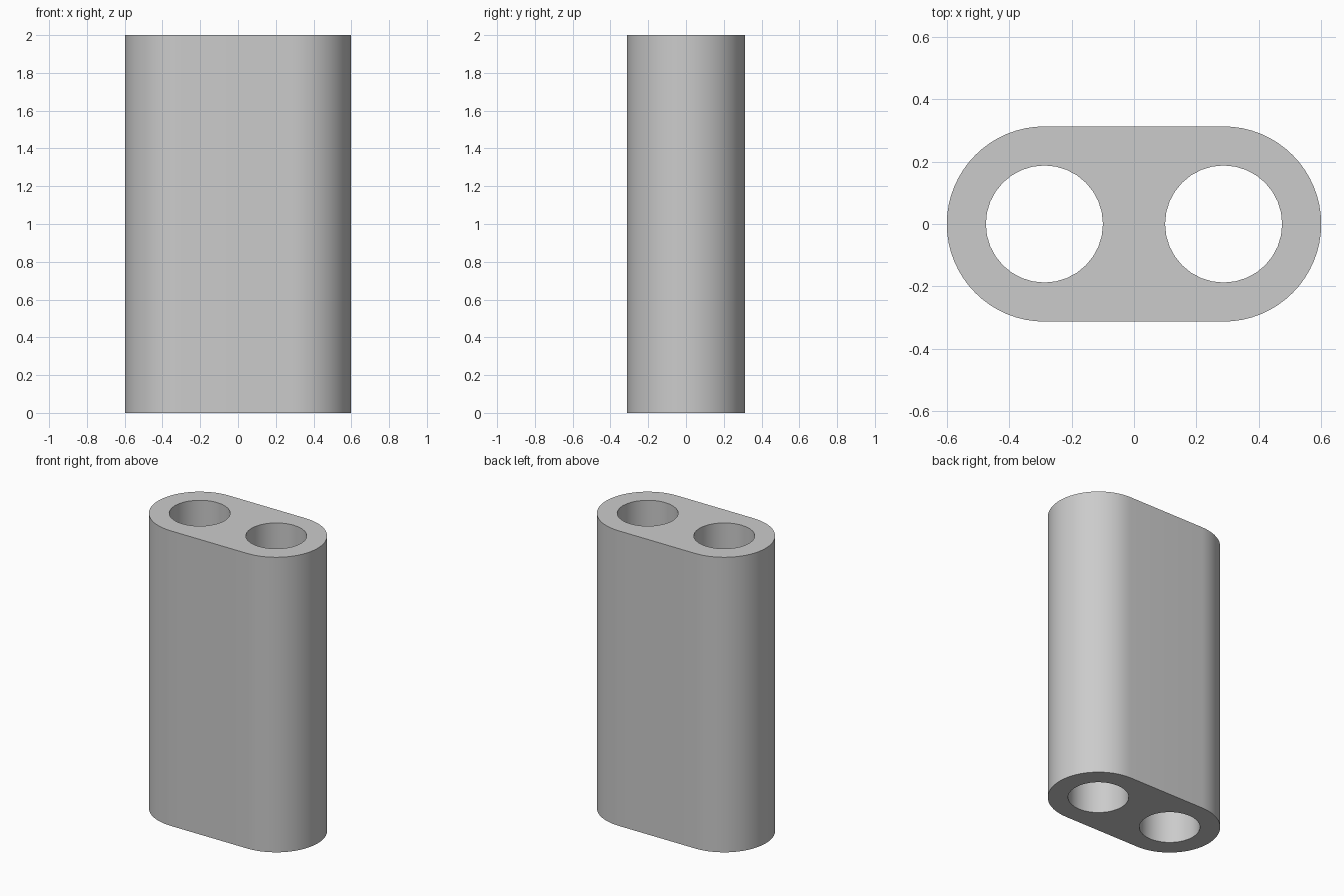
import bpy, bmesh, math

cube = bpy.data.objects.get("Cube")
if cube:
    bpy.data.objects.remove(cube)

HEIGHT = 2.0
CENTRE = 0.287      # distance of each bore axis from the middle
OUTER = 0.3125      # radius of the rounded ends
BORE = 0.1875       # radius of the bores
STEPS = 32          # segments per half circle


def arc(cx, radius, start, sweep, count):
    """Points along an arc around (cx, 0)."""
    return [(cx + radius * math.cos(start + sweep * i / STEPS),
             radius * math.sin(start + sweep * i / STEPS)) for i in range(count)]


# Cross-section: rounded outline and two round bores
half = math.pi / 2
outline = (arc(CENTRE, OUTER, -half, math.pi, STEPS + 1)
           + arc(-CENTRE, OUTER, half, math.pi, STEPS + 1))
bores = [arc(side * CENTRE, BORE, 0, 2 * math.pi, STEPS) for side in (-1, 1)]

# Walls, with the rim edges collected for the caps
bm = bmesh.new()
rims = {0.0: [], HEIGHT: []}
for loop in [outline] + bores:
    rings = {z: [bm.verts.new((x, y, z)) for x, y in loop] for z in rims}
    low, high = rings[0.0], rings[HEIGHT]
    for i in range(len(loop)):
        j = (i + 1) % len(loop)
        bm.faces.new((low[i], low[j], high[j], high[i]))
        for z, ring in rings.items():
            rims[z].append(bm.edges.get((ring[i], ring[j])))

# End caps around the bores
for edges in rims.values():
    bmesh.ops.triangle_fill(bm, edges=edges, use_beauty=True, normal=(0, 0, 1))
bmesh.ops.recalc_face_normals(bm, faces=bm.faces)

mesh = bpy.data.meshes.new("double_sleeve")
bm.to_mesh(mesh)
bm.free()
sleeve = bpy.data.objects.new("double_sleeve", mesh)
bpy.context.collection.objects.link(sleeve)

# Plain grey
grey = bpy.data.materials.new("light_grey")
grey.use_nodes = True
colour = (0.6, 0.6, 0.6, 1)
grey.diffuse_color = colour
grey.node_tree.nodes["Principled BSDF"].inputs["Base Color"].default_value = colour
mesh.materials.append(grey)

# Smooth walls, sharp rims
bpy.ops.object.select_all(action="DESELECT")
sleeve.select_set(True)
bpy.context.view_layer.objects.active = sleeve
bpy.ops.object.shade_smooth_by_angle(angle=math.radians(30))
